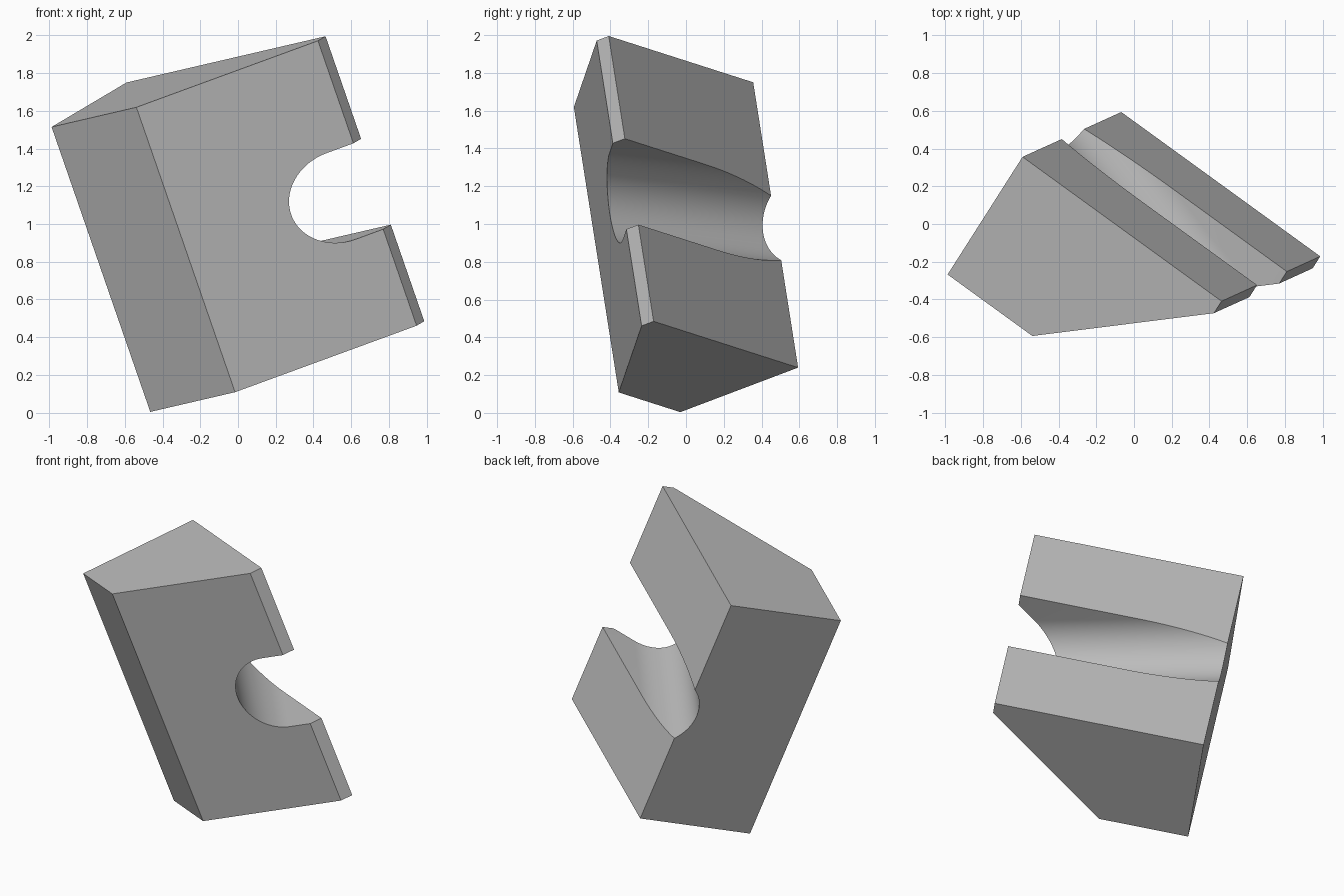
import bpy
import bmesh
import math
from mathutils import Matrix, Vector

cube = bpy.data.objects.get("Cube")
if cube:
    bpy.data.objects.remove(cube, do_unlink=True)

# Tilted frame of the block: u across, v in depth, w along its length
u = Vector((0.7956, -0.5769, 0.1848)).normalized()
v = Vector((0.509, 0.805, 0.303))
v = (v - u * v.dot(u)).normalized()
w = u.cross(v)
frame = Matrix((u, v, w)).transposed().to_4x4()
frame.translation = (-0.465, -0.03, 0.004)


def prism(name, points, direction):
    """Extrude a closed outline along a direction, then tilt it into place."""
    bm = bmesh.new()
    face = bm.faces.new([bm.verts.new(p) for p in points])
    grown = bmesh.ops.extrude_face_region(bm, geom=[face])
    verts = [g for g in grown["geom"] if isinstance(g, bmesh.types.BMVert)]
    bmesh.ops.translate(bm, verts=verts, vec=direction)
    bmesh.ops.recalc_face_normals(bm, faces=bm.faces)
    bm.transform(frame)
    mesh = bpy.data.meshes.new(name)
    bm.to_mesh(mesh)
    bm.free()
    obj = bpy.data.objects.new(name, mesh)
    bpy.context.collection.objects.link(obj)
    return obj


# Block: five-sided section
length = 1.616
section = [(0, 0), (0.565, 0), (1.326, 0.697), (1.326, 0.776), (0, 0.776)]
block = prism("notched_block", [Vector((a, b, 0)) for a, b in section],
              Vector((0, 0, length)))

# Slot cutter: round-bottomed channel sloping across the block
radius = 0.2435
slope = math.atan(0.289)
along = Vector((math.cos(slope), -math.sin(slope), 0))
outward = Vector((math.sin(slope), math.cos(slope), 0))
start = Vector((0, 0.944, length - 0.825)) - along * 0.5
steps = 48
outline = []
for i in range(steps + 1):
    angle = math.pi * i / steps
    outline.append(start - outward * radius * math.sin(angle)
                   + Vector((0, 0, radius * math.cos(angle))))
outline.append(outline[-1] + outward * 2)
outline.append(outline[0] + outward * 2)
cutter = prism("slot_cutter", outline, along * 3)
cutter.hide_render = True

bpy.ops.object.select_all(action="DESELECT")
block.select_set(True)
bpy.context.view_layer.objects.active = block
cut = block.modifiers.new("slot", "BOOLEAN")
cut.operation = "DIFFERENCE"
cut.solver = "EXACT"
cut.object = cutter
bpy.ops.object.modifier_apply(modifier=cut.name)
bpy.data.objects.remove(cutter, do_unlink=True)

# Plain grey finish
grey = bpy.data.materials.new("light_grey")
grey.use_nodes = True
colour = (0.5, 0.5, 0.5, 1)
grey.diffuse_color = colour
grey.node_tree.nodes["Principled BSDF"].inputs["Base Color"].default_value = colour
block.data.materials.clear()
block.data.materials.append(grey)
bpy.ops.object.shade_smooth_by_angle(angle=math.radians(25))
